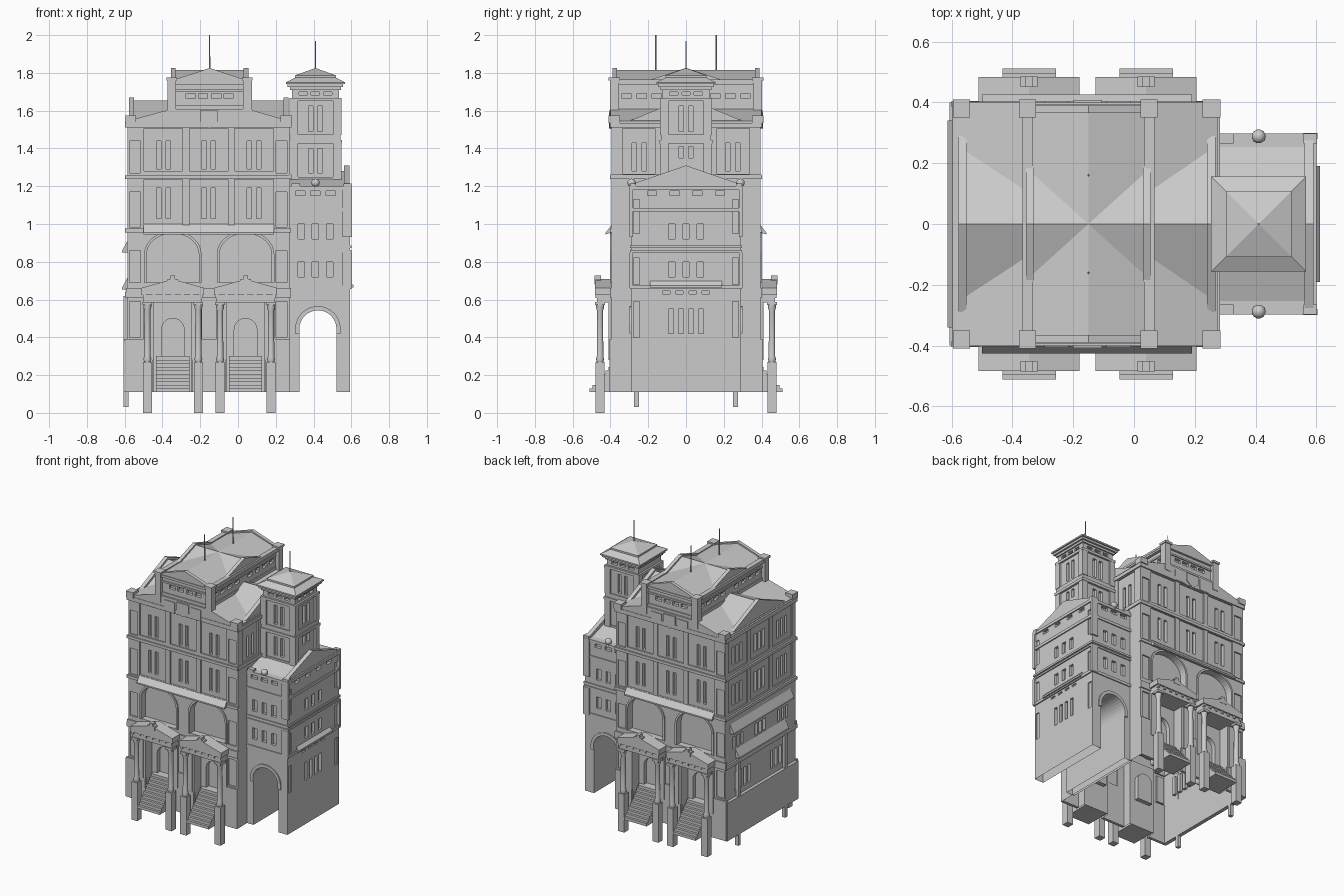
import bpy, bmesh
from math import sin, cos, pi, sqrt

if "Cube" in bpy.data.objects:
    bpy.data.objects.remove(bpy.data.objects["Cube"])

# ---------- helpers: every shape is a (verts, faces) pair ----------
def prism(pts, axis, a, b):
    put = {'x': lambda u, v, t: (t, u, v), 'y': lambda u, v, t: (u, t, v), 'z': lambda u, v, t: (u, v, t)}[axis]
    n = len(pts)
    vs = [put(u, v, t) for t in (a, b) for u, v in pts]
    fs = [tuple(range(n)), tuple(range(2 * n - 1, n - 1, -1))]
    return vs, fs + [(i, i + n, (i + 1) % n + n, (i + 1) % n) for i in range(n)]

def box(x0, x1, y0, y1, z0, z1):
    return prism([(x0, y0), (x1, y0), (x1, y1), (x0, y1)], 'z', z0, z1)

def lathe(cx, cy, prof, n=12):
    k = sqrt(2) if n == 4 else 1
    vs = [(cx + r * k * cos(2 * pi * (i + .5) / n), cy + r * k * sin(2 * pi * (i + .5) / n), z)
          for r, z in prof for i in range(n)]
    fs = [tuple(range(n)), tuple(range(len(vs) - n, len(vs)))]
    for j in range(len(prof) - 1):
        fs += [(j * n + i, j * n + (i + 1) % n, (j + 1) * n + (i + 1) % n, (j + 1) * n + i) for i in range(n)]
    return vs, fs

def arc(cx, zs, rx, rz, n=16):
    return [(cx + rx * cos(pi * i / n), zs + rz * sin(pi * i / n)) for i in range(n + 1)]

def arch(cx, z0, zs, rx, rz):
    return [(cx + rx, z0)] + arc(cx, zs, rx, rz) + [(cx - rx, z0)]

def arch_trim(cx, z0, zs, rx, rz, w):
    return arch(cx, z0, zs, rx + w, rz + w) + arch(cx, z0, zs, rx, rz)[::-1]

def make(name, shapes, mirror=False, smooth=False):
    bm = bmesh.new()
    for s in ((1, -1) if mirror else (1,)):
        for vs, fs in shapes:
            bv = [bm.verts.new((x, s * y, z)) for x, y, z in vs]
            for f in fs:
                bm.faces.new([bv[i] for i in f])
    bmesh.ops.recalc_face_normals(bm, faces=bm.faces)
    me = bpy.data.meshes.new(name)
    bm.to_mesh(me)
    bm.free()
    ob = bpy.data.objects.new(name, me)
    bpy.context.collection.objects.link(ob)
    bpy.ops.object.select_all(action='DESELECT')
    bpy.context.view_layer.objects.active = ob
    ob.select_set(True)
    if smooth:
        bpy.ops.object.shade_smooth_by_angle()
    return ob

def cut(ob, shapes, mirror=False):
    c = make("cutter", shapes, mirror)
    c.hide_render = True
    bpy.context.view_layer.objects.active = ob
    m = ob.modifiers.new("cut", 'BOOLEAN')
    m.operation, m.solver, m.object = 'DIFFERENCE', 'EXACT', c
    bpy.ops.object.modifier_apply(modifier=m.name)
    bpy.data.objects.remove(c)

def open_bottom(ob):
    bm = bmesh.new()
    bm.from_mesh(ob.data)
    low = [f for f in bm.faces if all(v.co.z < .115 for v in f.verts)]
    bmesh.ops.delete(bm, geom=low, context='FACES')
    bm.to_mesh(ob.data)
    bm.free()

def win_y(cxs, w, z0, z1, y, d=.02):      # openings in a front wall at -y
    return [box(c - w / 2, c + w / 2, -y - .03, -y + d, z0, z1) for c in cxs]

def win_x(cys, w, z0, z1, x, d=.02):      # openings in a side wall at x
    s = 1 if x > 0 else -1
    a, b = sorted((x + s * .03, x - s * d))
    return [box(a, b, c - w / 2, c + w / 2, z0, z1) for c in cys]

def slab(x0, x1, y, z0, z1):              # band around a y-symmetric block
    return box(x0, x1, -y, y, z0, z1)

PORCH = (-.345, .04)
BAYS = (-.395, -.155, .085)
FLOORS = ((1.03, 1.19), (1.29, 1.44))

# ---------- main block ----------
main = make("main_block", [slab(-.585, .275, .395, .11, 1.54)])
panels, holes = [], []
for z0, z1 in ((.40, .59), (.69, .86), (.985, 1.17), (1.27, 1.44)):
    panels += win_y((-.545, .23), .06, z0, z1, .395, .01)
for z0, z1 in ((.98, 1.235), (1.265, 1.505)):
    for c in BAYS:
        panels += win_y([c], .205, z0 + .015, z1, .395, .008)
for z0, z1 in FLOORS:
    for c in BAYS:
        holes += win_y((c - .025, c + .025), .024, z0, z1, .395, .03)
for c in PORCH:
    panels.append(prism(arch(c, .69, .84, .138, .11), 'y', -.43, -.35))
    panels.append(box(c - .1, c + .1, -.43, -.33, .05, .585))
    holes.append(prism(arch(c, .30, .44, .06, .06), 'y', -.40, -.30))
cut(main, panels, True)
cut(main, holes, True)
panels, holes = [], []
for z0, z1 in ((.98, 1.235), (1.265, 1.505)):
    panels += win_x((-.25, 0, .25), .21, z0 + .015, z1, -.585, .008)
    holes += win_x([c + d for c in (-.25, 0, .25) for d in (-.045, 0, .045)], .024, z0 + .05, z1 - .06, -.585, .03)
holes += win_x([c + d for c in (-.25, 0, .25) for d in (-.045, 0, .045)], .026, .72, .81, -.585)
holes += win_x([c + d for c in (-.2, .2) for d in (-.075, -.025, .025, .075)], .026, .42, .55, -.585)
panels += win_x((-.25, .25), .17, 1.265, 1.505, .275, .008)
holes += win_x([s * c for s in (-1, 1) for c in (.22, .275)], .024, 1.28, 1.43, .275, .03)
cut(main, panels)
cut(main, holes)
open_bottom(main)

make("plinth", [box(a, b, -.405, -.385, .11, .39) for a, b in ((-.6, -.45), (-.24, -.065), (.145, .275))], True)
make("side_plinth", [slab(-.607, -.58, .40, .11, .38)])
make("main_bands", [box(a, b, -.403, -.385, .61, .66) for a, b in ((-.593, -.5), (-.19, -.11), (.19, .28))]
     + [box(-.593, .28, -.403, -.385, z, z + h) for z, h in ((.955, .02), (1.237, .02), (1.51, .03))], True)
make("side_bands", [slab(-.597, -.58, .40, z, z + h) for z, h in ((.61, .03), (.955, .02), (1.237, .02), (1.51, .03))]
     + [slab(.27, .283, .40, z, z + .025) for z in (1.237, 1.51)])
make("corner_caps", [box(a, b, -.41, -.35, 1.535, 1.575) for a, b in ((-.595, -.54), (.225, .285))], True)
make("arch_trim", [prism(arch_trim(c, .69, .84, .138, .11, .014), 'y', -.403, -.385) for c in PORCH], True)
make("front_canopy", [prism([(-.39, 1.0), (-.425, .955), (-.425, .945), (-.39, .955)], 'x', -.5, .19)], True)
make("side_awnings", [prism([(-.58, z + .06), (-.613, z), (-.613, z - .012), (-.58, z - .01)], 'y', -w, w)
                      for z, w in ((.86, .34), (.665, .28))])
make("wall_posts", [box(-.606, -.58, .25, .275, .03, .62)], True)

# ---------- porches with columns and stairs ----------
porch, cols, steps = [], [], []
for c in PORCH:
    porch += [box(c - .155, c + .155, -.472, -.39, .585, .625), box(c - .166, c + .166, -.483, -.39, .625, .65),
              prism([(c - .166, .65), (c + .166, .65), (c + .166, .662), (c, .708), (c - .166, .662)], 'y', -.483, -.39),
              box(c - .028, c + .028, -.485, -.45, .68, .71), box(c - .012, c + .012, -.485, -.45, .71, .728)]
    porch += [box(c + k * .05 - .008, c + k * .05 + .008, -.479, -.46, .608, .625) for k in range(-3, 4)]
    porch += [box(c + s - .012, c + s + .012, -.407, -.39, .28, .585) for s in (-.112, .112)]
    for s in (-.135, .135):
        cols.append(lathe(c + s, -.455, [(.018, .27), (.022, .285), (.018, .30), (.0165, .54), (.022, .56), (.022, .572)], 12))
        porch += [box(c + s - .024, c + s + .024, -.48, -.432, 0, .27), box(c + s - .026, c + s + .026, -.481, -.43, .57, .587),
                  box(c + s - .02, c + s + .02, -.41, -.39, .28, .585)]
    prof = [(-.33, .11)]
    for i in range(10):
        prof += [(-.512 + i * .017, .11 + i * .019), (-.512 + i * .017, .129 + i * .019)]
    steps.append(prism(prof + [(-.33, .30)], 'x', c - .088, c + .088))
make("porches", porch, True)
make("porch_columns", cols, True, smooth=True)
make("stairs", steps, True)

# ---------- main roof ----------
make("main_roof", [prism([(-.585, 1.53), (.275, 1.53), (.275, 1.545), (.05, 1.61), (-.35, 1.61), (-.585, 1.545)], 'y', -.4, .4)])
make("cross_roof", [prism([(-.295, 1.53), (.295, 1.53), (0, 1.655)], 'x', -.57, .26)])
make("side_pediments", [prism([(-.29, 1.53), (.29, 1.53), (.29, 1.55), (0, 1.67), (-.29, 1.55)], 'x', a, b)
                        for a, b in ((-.577, -.55), (.24, .268))])
make("front_crest", [box(c - .04, c + .04, -.405, -.38, 1.515, 1.59) for c in (-.255, -.05)]
     + [prism([(-.2, 1.6), (-.105, 1.6), (-.105, 1.54), (-.152, 1.505), (-.2, 1.54)], 'y', -.408, -.38)], True)

# ---------- clerestory ----------
clere = make("clerestory", [slab(-.345, .045, .38, 1.56, 1.75)])
cut(clere, win_y((-.25, -.185, -.115, -.05), .048, 1.665, 1.69, .38), True)
ys = [s * (.075 + .08 * i) for i in range(4) for s in (-1, 1)]
cut(clere, win_x(ys, .05, 1.665, 1.69, .045) + [box(-.37, -.325, y - .025, y + .025, 1.665, 1.69) for y in ys])
make("clerestory_bands", [slab(-.352, .052, .388, 1.605, 1.63), slab(-.352, .052, .388, 1.70, 1.712),
                          slab(-.365, .065, .395, 1.738, 1.755)])
make("clerestory_roof", [prism([(-.36, 1.75), (.06, 1.75), (-.15, 1.815)], 'y', -.375, .375),
                         prism([(-.19, 1.75), (.19, 1.75), (0, 1.815)], 'x', -.35, .05)])
make("clerestory_gables", [prism([(-.34, 1.75), (.04, 1.75), (.04, 1.763), (-.15, 1.826), (-.34, 1.763)], 'y', -.39, -.365)], True)
make("clerestory_side_gables", [prism([(-.19, 1.75), (.19, 1.75), (.19, 1.763), (0, 1.826), (-.19, 1.763)], 'x', a, b)
                                for a, b in ((-.355, -.33), (.03, .055))])
make("clerestory_rails", [box(c - .017, c + .017, -.38, .38, 1.75, 1.765) for c in (-.35, .05)])
make("corner_piers", [s for c in (-.35, .05) for s in (box(c - .023, c + .023, -.403, -.355, 1.56, 1.76),
                                                       box(c - .028, c + .028, -.41, -.35, 1.76, 1.775))], True)
make("roof_masts", [lathe(-.15, -.16, [(.004, 1.8), (.003, 2.0)], 6)], True)

# ---------- side wing with passage ----------
wing = make("wing", [slab(.26, .592, .29, .11, 1.19)])
panels = [prism(arch(.423, .05, .445, .098, .098), 'y', -.5, .5)]
holes = []
for z0, z1 in ((.40, .59), (.68, .82), (.95, 1.13)):
    panels += win_x((-.262, .262), .034, z0, z1, .592, .008)
for z0, z1 in ((.72, .80), (.92, 1.0)):
    holes += win_x((-.075, 0, .075), .033, z0, z1, .592)
holes += win_x((-.08, -.027, .027, .08), .026, .42, .55, .592)
holes += win_x((-.105, -.035, .035, .105), .04, .63, .645, .592, .01)
holes += win_x((-.18, -.06, .06, .18), .05, 1.15, 1.175, .592)
cut(wing, panels)
cut(wing, holes)
holes = win_y((.335, .41, .485), .034, .72, .80, .29) + win_y((.335, .41, .485), .034, .92, 1.0, .29)
cut(wing, holes + win_y((.33, .41, .49), .05, 1.15, 1.175, .29), True)
open_bottom(wing)
make("passage_trim", [prism(arch_trim(.423, .42, .445, .098, .098, .022), 'y', -.298, -.28)], True)
make("wing_bands", [slab(.27, .6, .297, z, z + h) for z, h in ((.655, .02), (.85, .012), (.872, .014), (1.065, .02), (1.18, .02))])
make("wing_corners", [s for z0, z1 in ((.66, .85), (.93, 1.2)) for s in
                      (box(.553, .603, -.299, -.285, z0, z1), box(.588, .603, -.299, -.28, z0, z1))], True)
make("wing_parapet", [box(c - .022, c + .022, -.297, -.265, 1.18, 1.215) for c in (.305, .58)], True)
make("wing_roof", [prism([(-.285, 1.19), (.285, 1.19), (0, 1.28)], 'x', .27, .58)])
make("wing_gable", [prism([(-.29, 1.19), (.29, 1.19), (.29, 1.21), (0, 1.31), (-.29, 1.21)], 'x', .56, .59)])
make("wing_awning", [prism([(.585, .705), (.612, .675), (.612, .663), (.585, .665)], 'y', -.19, .19)])
make("roof_balls", [lathe(.41, -.288, [(.012, 1.19)] + [(.022 * sin(pi * i / 8) + .001, 1.218 - .022 * cos(pi * i / 8))
                                                         for i in range(1, 9)], 12)], True, smooth=True)

# ---------- tower ----------
T = .41
def ring(h, z0, z1):
    return box(T - h, T + h, -h, h, z0, z1)
tower = make("tower", [ring(.125, 1.18, 1.74)])
tz = ((1.27, 1.40), (1.49, 1.625))
cut(tower, [s for z0, z1 in tz for s in win_y((T - .025, T + .025), .026, z0, z1, .125)]
    + win_y((T - .065, T, T + .065), .045, 1.683, 1.70, .125), True)
cut(tower, [s for z0, z1 in ((1.35, 1.41), tz[1]) for s in win_x((-.025, .025), .026, z0, z1, T + .125)]
    + win_x((-.065, 0, .065), .045, 1.683, 1.70, T + .125)
    + [box(T - .16, T - .105, y - .013, y + .013, 1.49, 1.625) for y in (-.025, .025)])
make("tower_pilasters", [box(T + s * .115 - .022, T + s * .115 + .022, -.137, -.093, z0, z1)
                         for s in (-1, 1) for z0, z1 in ((1.2, 1.43), (1.47, 1.655))], True)
make("tower_bands", [ring(.133, 1.235, 1.25), ring(.14, 1.425, 1.445), ring(.133, 1.445, 1.475),
                     ring(.138, 1.65, 1.668), ring(.135, 1.71, 1.725), ring(.147, 1.725, 1.74)])
make("tower_roof", [lathe(T, 0, [(.156, 1.74), (.156, 1.75), (.108, 1.775), (.108, 1.787), (.002, 1.825)], 4)])
make("tower_mast", [lathe(T, 0, [(.004, 1.81), (.003, 1.97)], 6)])
